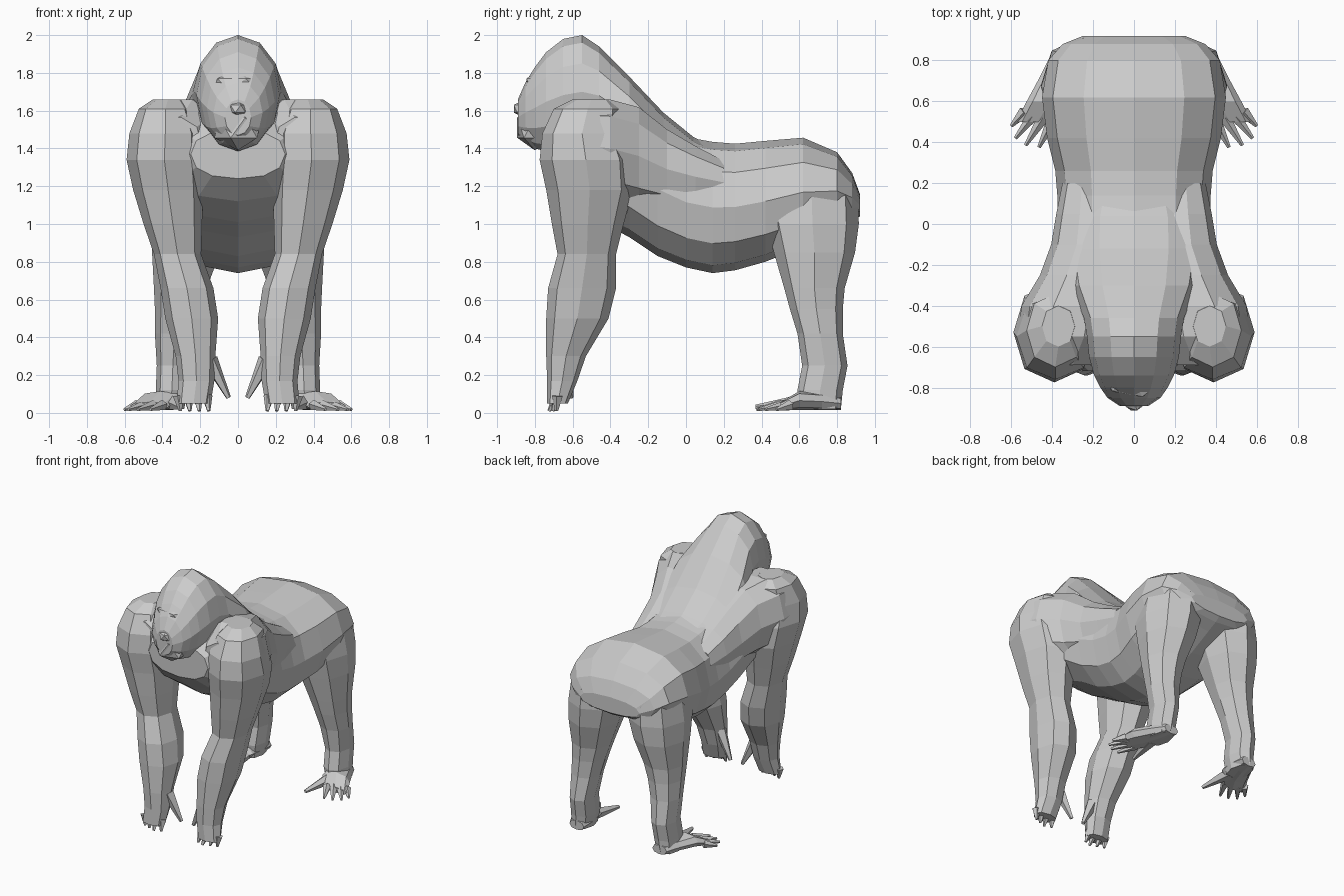
import bpy, bmesh, math
from mathutils import Vector, Matrix

if "Cube" in bpy.data.objects:
    bpy.data.objects.remove(bpy.data.objects["Cube"])


def finish(name, bm):
    bmesh.ops.recalc_face_normals(bm, faces=bm.faces[:])
    me = bpy.data.meshes.new(name)
    bm.to_mesh(me)
    bm.free()
    ob = bpy.data.objects.new(name, me)
    bpy.context.collection.objects.link(ob)
    return ob


def loft(name, axis, rows, n, side=1, power=2.3):
    """Rows are (position on axis, centre a, centre b, radius a, radius b)."""
    bm = bmesh.new()
    rings = []
    for t, ca, cb, ra, rb in rows:
        ring = []
        for i in range(n):
            ang = 2 * math.pi * i / n
            c, s = math.cos(ang), math.sin(ang)
            a = ca + ra * math.copysign(abs(c) ** (2 / power), c)
            b = cb + rb * math.copysign(abs(s) ** (2 / power), s)
            co = (a * side, t, b) if axis == 'y' else (a * side, b, t)
            ring.append(bm.verts.new(co))
        rings.append(ring)
    for r0, r1 in zip(rings, rings[1:]):
        for i in range(n):
            j = (i + 1) % n
            bm.faces.new((r0[i], r0[j], r1[j], r1[i]))
    bm.faces.new(rings[0])
    bm.faces.new(rings[-1])
    return finish(name, bm)


def profile(rows):
    """Turn (y, half width, bottom, top) into loft rows."""
    return [(y, 0, (lo + hi) / 2, w, (hi - lo) / 2) for y, w, lo, hi in rows]


def blob(name, centre, radii):
    bm = bmesh.new()
    m = Matrix.Translation(centre) @ Matrix.Diagonal((*radii, 1))
    bmesh.ops.create_icosphere(bm, subdivisions=1, radius=1, matrix=m)
    return finish(name, bm)


def digit(name, p, q, r, side):
    p, q = Vector(p), Vector(q)
    p.x *= side
    q.x *= side
    d = q - p
    m = Matrix.Translation((p + q) / 2) @ d.to_track_quat('Z', 'Y').to_matrix().to_4x4()
    bm = bmesh.new()
    bmesh.ops.create_cone(bm, cap_ends=True, segments=5, radius1=r, radius2=r * 0.3,
                          depth=d.length, matrix=m)
    return finish(name, bm)


# Torso, from rump to chest
body = loft("body", 'y', profile([
    (.92, .25, 1.04, 1.16), (.88, .35, 1.01, 1.27), (.80, .42, .97, 1.38),
    (.62, .45, .88, 1.457), (.42, .425, .80, 1.44), (.26, .385, .755, 1.425),
    (.14, .375, .74, 1.435), (.0, .375, .77, 1.46), (-.15, .39, .83, 1.54),
    (-.3, .42, .93, 1.64), (-.45, .42, 1.01, 1.68), (-.6, .38, 1.12, 1.62),
    (-.72, .25, 1.24, 1.5)]), 12)

# Head with the sloping neck hump
parts = [loft("head", 'y', profile([
    (-.89, .07, 1.47, 1.66), (-.85, .13, 1.43, 1.75), (-.80, .165, 1.40, 1.83),
    (-.74, .195, 1.385, 1.91), (-.65, .22, 1.385, 1.98), (-.55, .23, 1.40, 2.0),
    (-.46, .245, 1.42, 1.94), (-.3, .31, 1.36, 1.78), (-.12, .34, 1.2, 1.59),
    (.04, .33, 1.1, 1.46), (.12, .3, 1.1, 1.42)]), 12, power=2.0)]
parts.append(blob("brow", (0, -.772, 1.735), (.15, .085, .08)))
parts.append(blob("muzzle", (0, -.80, 1.51), (.14, .11, .12)))
parts.append(blob("nose", (0, -.865, 1.61), (.055, .055, .045)))

for side, tag in ((1, "left"), (-1, "right")):
    # Shoulder mass running from the back into the arm
    parts.append(loft(tag + "_shoulder", 'y', [
        (.2, .2, 1.22, .15, .12), (.05, .2, 1.25, .18, .17),
        (-.1, .21, 1.29, .195, .22), (-.25, .255, 1.36, .205, .27),
        (-.4, .305, 1.40, .245, .27), (-.55, .33, 1.42, .24, .25),
        (-.69, .36, 1.42, .17, .15)], 10, side))
    # Arm, from shoulder to knuckles
    parts.append(loft(tag + "_arm", 'z', [
        (1.66, .37, -.50, .08, .10), (1.61, .385, -.52, .14, .18),
        (1.48, .385, -.55, .19, .21), (1.34, .39, -.53, .20, .245),
        (1.18, .37, -.51, .185, .23), (1.0, .345, -.52, .155, .19),
        (.84, .32, -.525, .125, .155), (.66, .27, -.55, .14, .18),
        (.5, .245, -.575, .14, .165), (.3, .225, -.635, .105, .105),
        (.17, .22, -.655, .095, .08), (.05, .235, -.68, .09, .055)], 8, side, 2.2))
    # Leg, from hip to ankle
    parts.append(loft(tag + "_leg", 'z', [
        (1.32, .22, .62, .10, .14), (1.15, .25, .665, .18, .245),
        (1.0, .255, .67, .20, .245), (.85, .275, .68, .18, .215),
        (.66, .305, .68, .14, .16), (.55, .32, .69, .12, .14),
        (.42, .335, .71, .105, .12), (.25, .345, .735, .085, .12),
        (.12, .35, .71, .085, .12), (.02, .36, .71, .075, .11)], 8, side, 2.2))
    # Foot sole, angled outward
    parts.append(loft(tag + "_foot", 'y', [
        (.82, .35, .05, .06, .035), (.72, .37, .06, .09, .045),
        (.6, .41, .065, .115, .05), (.5, .47, .035, .105, .022)], 8, side))

    # Fingers and thumb
    for i in range(4):
        x = .155 + i * .05
        digit(f"{tag}_finger_{i + 1}", (x + .01, -.68, .09),
              (x, -.725 + .02 * abs(i - 1), .01), .03, side)
    digit(tag + "_thumb", (.15, -.63, .28), (.05, -.61, .08), .045, side)

    # Toes and opposed big toe
    for i, tip in enumerate(((.60, .48), (.58, .42), (.53, .385), (.465, .375))):
        digit(f"{tag}_toe_{i + 1}", (.535 - i * .045, .55 - i * .015, .04),
              (*tip, .018), .03, side)
    digit(tag + "_big_toe", (.355, .62, .055), (.31, .37, .03), .045, side)

# Fuse the large parts into one skin
bpy.context.view_layer.objects.active = body
for ob in parts:
    mod = body.modifiers.new("fuse", 'BOOLEAN')
    mod.operation = 'UNION'
    mod.solver = 'EXACT'
    mod.object = ob
    bpy.ops.object.modifier_apply(modifier=mod.name)
    bpy.data.objects.remove(ob, do_unlink=True)
